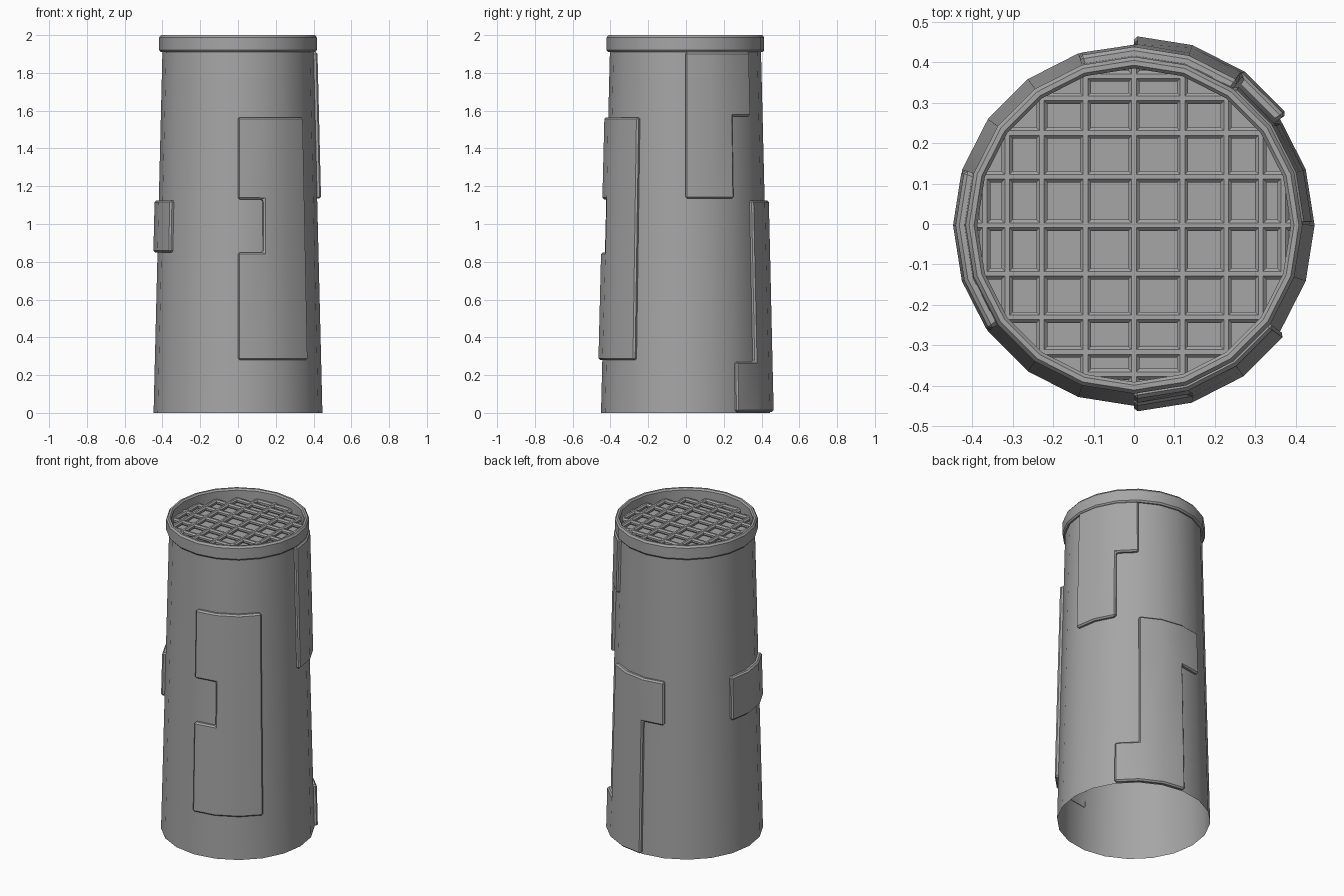
import bpy, bmesh, math
from mathutils import Matrix, Vector

cube = bpy.data.objects.get("Cube")
if cube:
    bpy.data.objects.remove(cube, do_unlink=True)

SIDES = 20
STEP = 2 * math.pi / SIDES
CENTRE = Vector((0, -0.003, 0))
TOP = 1.915

grey = bpy.data.materials.new("plain grey")
grey.use_nodes = True
colour = (0.38, 0.38, 0.38, 1)
grey.diffuse_color = colour
grey.node_tree.nodes["Principled BSDF"].inputs["Base Color"].default_value = colour


def finish(name, bm):
    mesh = bpy.data.meshes.new(name)
    bm.to_mesh(mesh)
    bm.free()
    mesh.materials.append(grey)
    obj = bpy.data.objects.new(name, mesh)
    obj.location = CENTRE
    bpy.context.collection.objects.link(obj)
    bpy.ops.object.select_all(action='DESELECT')
    obj.select_set(True)
    bpy.context.view_layer.objects.active = obj
    bpy.ops.object.shade_smooth_by_angle(angle=math.radians(30))
    return obj


def on_ring(radius, step, z):
    return Vector((radius * math.cos(step * STEP), radius * math.sin(step * STEP), z))


def body_radius(z):
    return 0.447 - 0.047 * z / TOP


def lathe(name, profile):
    bm = bmesh.new()
    rings = [[bm.verts.new(on_ring(r, i, z)) for i in range(SIDES)] for r, z in profile]
    for low, high in zip(rings, rings[1:]):
        for i in range(SIDES):
            j = (i + 1) % SIDES
            bm.faces.new((low[i], low[j], high[j], high[i]))
    return finish(name, bm)


def panel(name, rows, thickness=0.022):
    """Raised plate wrapped on the body; rows are (low z, high z, first step, last step)."""
    bm = bmesh.new()
    verts = {}

    def vert(step, z):
        if (step, z) not in verts:
            verts[step, z] = bm.verts.new(on_ring(body_radius(z) - 0.003, step, z))
        return verts[step, z]

    # Cells are split at shared levels so stepped rows join cleanly
    for z0, z1, first, last in rows:
        for s in range(first, last):
            bm.faces.new((vert(s, z0), vert(s + 1, z0), vert(s + 1, z1), vert(s, z1)))
    base = list(bm.faces)
    grown = bmesh.ops.extrude_face_region(bm, geom=base)["geom"]
    for v in grown:
        if isinstance(v, bmesh.types.BMVert):
            v.co += Vector((v.co.x, v.co.y, 0)).normalized() * (thickness + 0.003)
    old = [f for f in base if f.is_valid]
    if old:
        bmesh.ops.delete(bm, geom=old, context='FACES')
    bmesh.ops.recalc_face_normals(bm, faces=bm.faces)
    sharp = [e for e in bm.edges if len(e.link_faces) == 2
             and e.calc_face_angle() > math.radians(40)]
    bmesh.ops.bevel(bm, geom=sharp, offset=0.009, segments=1, affect='EDGES')
    # Outward normals, judged on the widest face
    bm.normal_update()
    big = max(bm.faces, key=lambda f: f.calc_area())
    if big.normal.dot(big.calc_center_median()) < 0:
        bmesh.ops.reverse_faces(bm, faces=bm.faces)
    return finish(name, bm)


# Tapered open-bottomed body and the chamfered rim
lathe("body", [(body_radius(0), 0), (body_radius(TOP), TOP)])
lathe("rim", [(0.398, 1.91), (0.409, 1.91), (0.417, 1.92), (0.417, 1.988), (0.408, 2),
              (0.396, 2), (0.388, 1.99), (0.388, 1.91)])

# Recessed floor under the grille
bm = bmesh.new()
bmesh.ops.create_circle(bm, cap_ends=True, segments=SIDES, radius=0.392,
                        matrix=Matrix.Translation((0, 0, 1.912)))
finish("vent_floor", bm)

# Grille bars spanning opposite corners of the rim, both ways
bm = bmesh.new()
for turn in (0, math.pi / 2):
    for k in range(-4, 5):
        length = 2 * 0.388 * math.cos(k * STEP)
        place = (Matrix.Rotation(turn, 4, 'Z')
                 @ Matrix.Translation((0, 0.388 * math.sin(k * STEP), 1.928))
                 @ Matrix.Rotation(math.pi / 2, 4, 'Y')
                 @ Matrix.Rotation(math.pi / 8, 4, 'Z'))
        bmesh.ops.create_cone(bm, cap_ends=True, segments=8, radius1=0.015,
                              radius2=0.015, depth=length, matrix=place)
finish("grille_bars", bm)

# Raised plates around the body; steps count anticlockwise from +x
panel("front_panel", [(0.28, 0.85, -5, -2), (0.85, 1.13, -4, -2), (1.13, 1.565, -5, -2)])
panel("left_panel", [(1.135, 1.57, 0, 2), (1.57, 1.91, 0, 3)])
panel("back_panel", [(0.005, 0.27, 2, 5), (0.27, 0.85, 3, 5), (0.85, 1.125, 3, 6)])
panel("right_panel", [(0.85, 1.125, 9, 12)])
